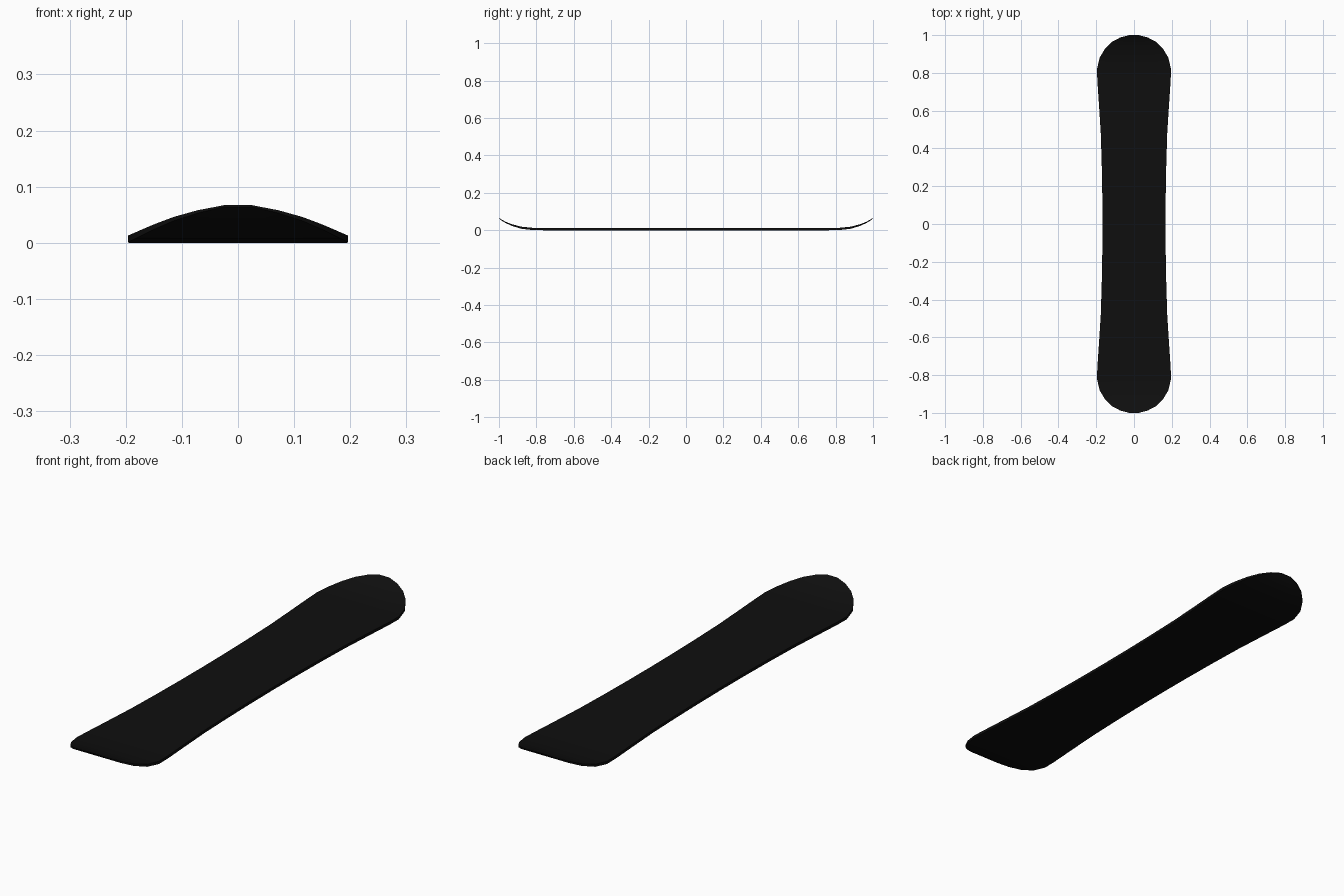
import bpy
import bmesh
import math

cube = bpy.data.objects.get("Cube")
if cube:
    bpy.data.objects.remove(cube, do_unlink=True)

# Single near-black finish
black = bpy.data.materials.new("matte black")
color = (0.0045, 0.0045, 0.0045, 1.0)
black.diffuse_color = color
black.use_nodes = True
bsdf = black.node_tree.nodes["Principled BSDF"]
bsdf.inputs["Base Color"].default_value = color
bsdf.inputs["Roughness"].default_value = 0.8

# Half of the board from waist to tip: y, half width, top z, thickness
HALF = [
    (0.00, 0.167, 0.012, 0.012),
    (0.16, 0.168, 0.012, 0.012),
    (0.32, 0.171, 0.012, 0.012),
    (0.48, 0.176, 0.012, 0.012),
    (0.64, 0.186, 0.012, 0.012),
    (0.76, 0.194, 0.012, 0.012),
    (0.82, 0.196, 0.013, 0.012),
    (0.88, 0.182, 0.019, 0.011),
    (0.93, 0.152, 0.032, 0.009),
    (0.965, 0.115, 0.046, 0.007),
    (0.988, 0.072, 0.058, 0.005),
    (1.00, 0.025, 0.067, 0.003),
]
stations = [(-y, w, z, t) for y, w, z, t in reversed(HALF[1:])] + HALF
ACROSS = (-1, -0.5, 0, 0.5, 1)

# Loft the deck: one closed ring of points per station
bm = bmesh.new()
rings = []
for y, w, z, t in stations:
    top = [bm.verts.new((w * u, y, z)) for u in ACROSS]
    base = [bm.verts.new((w * u, y, z - t)) for u in reversed(ACROSS)]
    rings.append(top + base)
n = len(rings[0])
for a, b in zip(rings, rings[1:]):
    for i in range(n):
        j = (i + 1) % n
        bm.faces.new((a[i], a[j], b[j], b[i]))

# Close the nose and tail
bm.faces.new(rings[0])
bm.faces.new(rings[-1])
bmesh.ops.recalc_face_normals(bm, faces=bm.faces)

mesh = bpy.data.meshes.new("board_deck")
bm.to_mesh(mesh)
bm.free()
mesh.materials.append(black)
deck = bpy.data.objects.new("board_deck", mesh)
bpy.context.collection.objects.link(deck)

# Smooth the surfaces while keeping the rim crisp
bpy.ops.object.select_all(action="DESELECT")
deck.select_set(True)
bpy.context.view_layer.objects.active = deck
bpy.ops.object.shade_smooth_by_angle(angle=math.radians(35))
